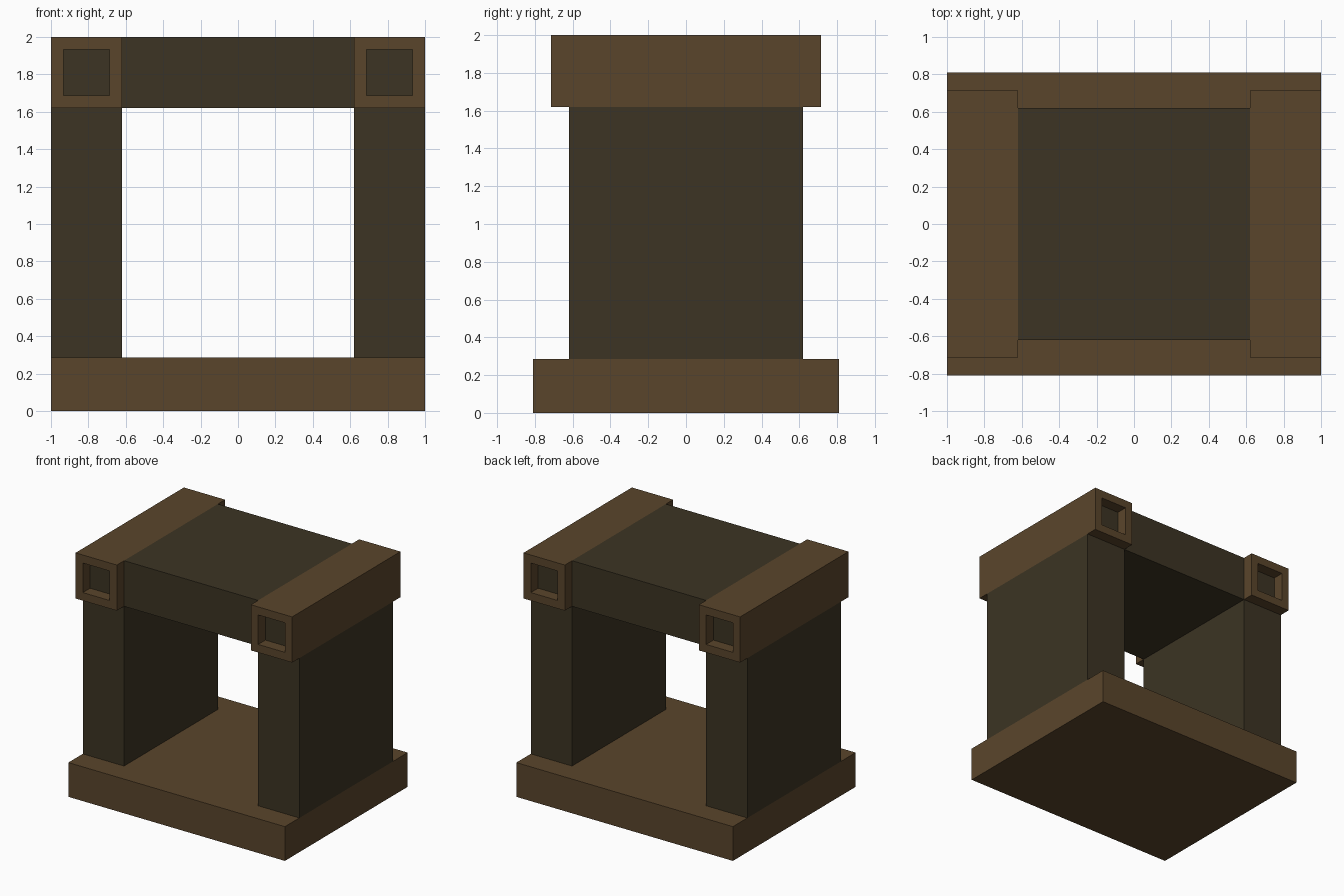
import bpy
import bmesh

if "Cube" in bpy.data.objects:
    bpy.data.objects.remove(bpy.data.objects["Cube"])

U = 2 / 21  # block unit: the model is 21 units wide and tall


def material(name, rgb):
    m = bpy.data.materials.new(name)
    m.diffuse_color = (*rgb, 1)
    m.use_nodes = True
    m.node_tree.nodes["Principled BSDF"].inputs["Base Color"].default_value = m.diffuse_color
    return m


brown = material("brown wood", (0.102, 0.0595, 0.0242))
dark = material("dark olive wood", (0.0452, 0.0343, 0.0168))


def box(name, x, y, z, mats, sockets=False):
    """Box from (min, max) ranges in units, optionally with a square socket in each end."""
    bm = bmesh.new()
    bmesh.ops.create_cube(bm, size=1)
    for v in bm.verts:
        v.co = [(r[0] if c < 0 else r[1]) * U for c, r in zip(v.co, (x, y, z))]
    bm.normal_update()
    if sockets:
        for end in [f for f in bm.faces if abs(f.normal.y) > 0.9]:
            inward = -end.normal.copy()
            # rim one unit wide, then a pocket one unit deep with a dark floor
            bmesh.ops.inset_individual(bm, faces=[end], thickness=U)
            floor = bmesh.ops.extrude_discrete_faces(bm, faces=[end])["faces"][0]
            bmesh.ops.translate(bm, verts=floor.verts, vec=inward * U)
            floor.material_index = 1
    mesh = bpy.data.meshes.new(name)
    bm.to_mesh(mesh)
    bm.free()
    for m in mats:
        mesh.materials.append(m)
    obj = bpy.data.objects.new(name, mesh)
    bpy.context.collection.objects.link(obj)


# Base slab
box("base", (-10.5, 10.5), (-8.5, 8.5), (0, 3), [brown])

# Side walls with socketed cap beams
for side, x in (("left", (-10.5, -6.5)), ("right", (6.5, 10.5))):
    box(side + "_wall", x, (-6.5, 6.5), (3, 17), [dark])
    box(side + "_cap_beam", x, (-7.5, 7.5), (17, 21), [brown, dark], sockets=True)

# Roof block between the cap beams
box("roof", (-6.5, 6.5), (-6.5, 6.5), (17, 21), [dark])
